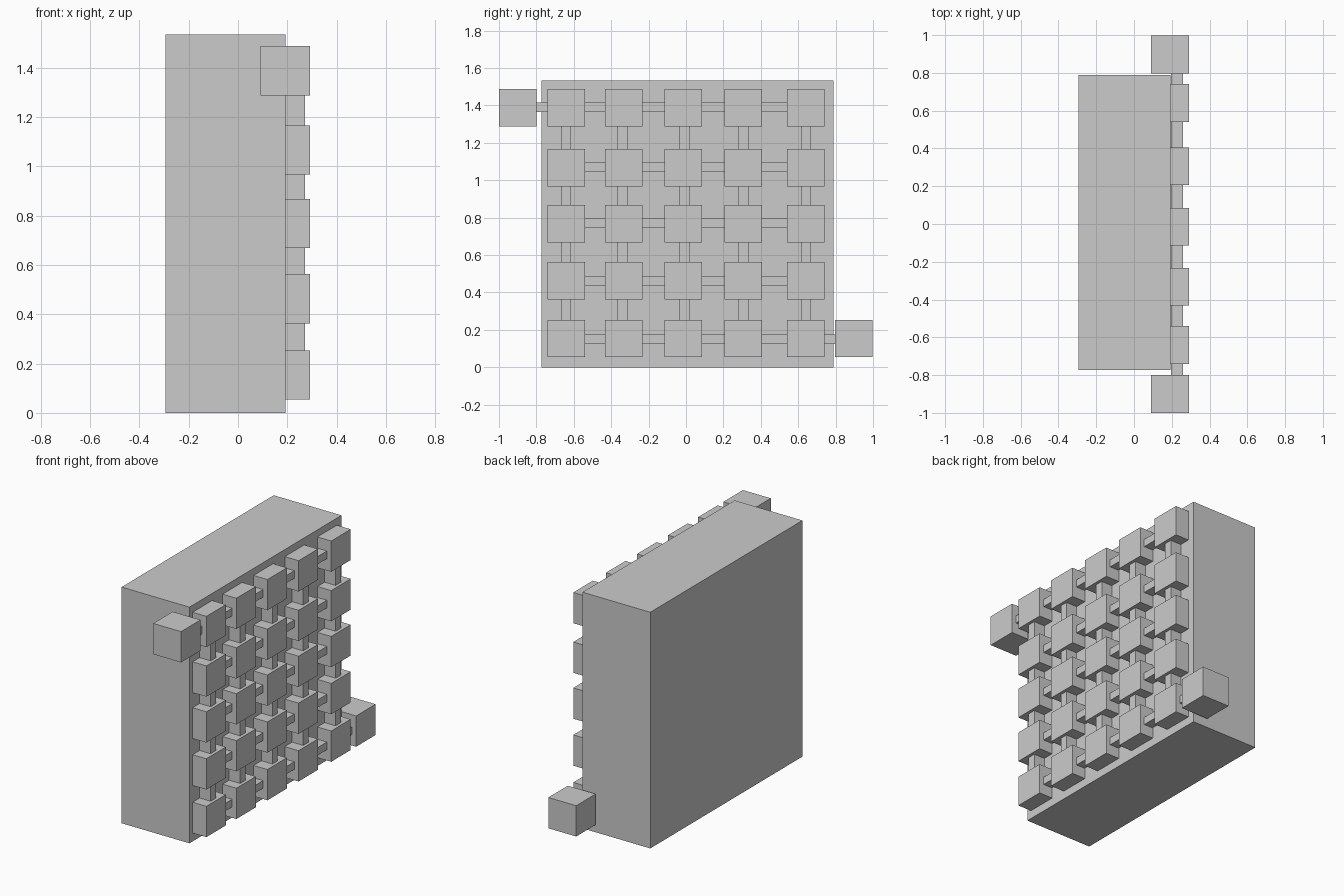
import bpy
import bmesh

if "Cube" in bpy.data.objects:
    bpy.data.objects.remove(bpy.data.objects["Cube"])


def box(name, x, y, z):
    """Axis-aligned box from (min, max) ranges."""
    bm = bmesh.new()
    bmesh.ops.create_cube(bm, size=1)
    for v in bm.verts:
        v.co = [r[0] if c < 0 else r[1] for c, r in zip(v.co, (x, y, z))]
    mesh = bpy.data.meshes.new(name)
    bm.to_mesh(mesh)
    bm.free()
    obj = bpy.data.objects.new(name, mesh)
    bpy.context.collection.objects.link(obj)
    return obj


def span(center, size):
    return (center - size / 2, center + size / 2)


COLS = [-0.64, -0.332, -0.014, 0.306, 0.641]
ROWS = [0.154, 0.463, 0.768, 1.066, 1.388]
CUBE = 0.2
CUBE_X = (0.091, 0.291)

# Main slab
box("slab", (-0.295, 0.192), (-0.773, 0.788), (0, 1.534))

# Grid of half-sunk cubes
for r, z in enumerate(ROWS):
    for c, y in enumerate(COLS):
        box(f"cube_{r}_{c}", CUBE_X, span(y, CUBE), span(z, CUBE))

# Corner cubes overhanging the sides
box("corner_cube_upper", CUBE_X, (-1, -0.8), span(ROWS[4], CUBE))
box("corner_cube_lower", CUBE_X, (0.797, 0.997), span(ROWS[0], CUBE))

# Horizontal bars; top and bottom ones run out to the corner cubes
BAR_Z = [0.149, 0.459, 0.77, 1.07, 1.39]
for r, z in enumerate(BAR_Z):
    start = -0.82 if r == 4 else COLS[0]
    end = 0.82 if r == 0 else COLS[4]
    box(f"horizontal_bar_{r}", (0.195, 0.26) if r in (0, 4) else (0.19, 0.26),
        (start, end), span(z, 0.05))

# Vertical bars
BAR_Y = [-0.641, -0.338, -0.007, 0.309, 0.642]
for c, y in enumerate(BAR_Y):
    box(f"vertical_bar_{c}", (0.19, 0.271), span(y, 0.054), (ROWS[0], ROWS[4]))
